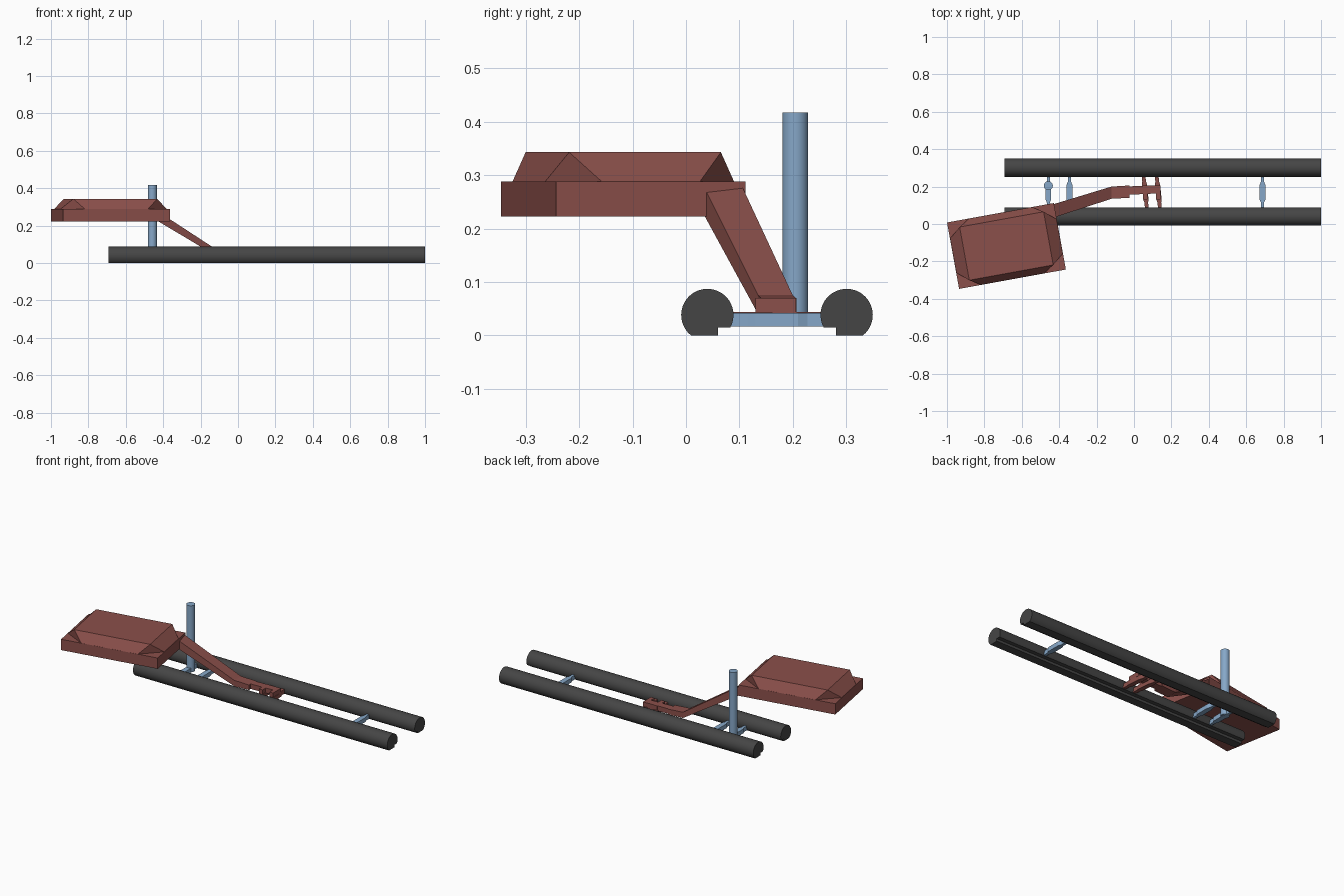
import bpy, bmesh
from math import radians, cos, sin, atan2, pi
from mathutils import Vector

if "Cube" in bpy.data.objects:
    bpy.data.objects.remove(bpy.data.objects["Cube"])


def material(name, rgb):
    m = bpy.data.materials.new(name)
    m.diffuse_color = (*rgb, 1)
    m.use_nodes = True
    m.node_tree.nodes["Principled BSDF"].inputs["Base Color"].default_value = m.diffuse_color
    return m


DARK = material("dark_rubber", (0.06, 0.06, 0.06))
BLUE = material("blue_steel", (0.24, 0.39, 0.58))
BROWN = material("brown_red", (0.26, 0.08, 0.07))


def loft(name, rings, mat, smooth=False):
    """Join matching rings of points into a closed skin with end caps."""
    bm = bmesh.new()
    rows = [[bm.verts.new(p) for p in ring] for ring in rings]
    n = len(rows[0])
    for a, b in zip(rows, rows[1:]):
        for i in range(n):
            j = (i + 1) % n
            bm.faces.new((a[i], a[j], b[j], b[i]))
    bm.faces.new(rows[0])
    bm.faces.new(rows[-1])
    return finish(name, bm, mat, smooth)


def finish(name, bm, mat, smooth=False):
    bmesh.ops.recalc_face_normals(bm, faces=bm.faces)
    me = bpy.data.meshes.new(name)
    bm.to_mesh(me)
    bm.free()
    ob = bpy.data.objects.new(name, me)
    bpy.context.collection.objects.link(ob)
    me.materials.append(mat)
    if smooth:
        bpy.ops.object.select_all(action='DESELECT')
        bpy.context.view_layer.objects.active = ob
        ob.select_set(True)
        bpy.ops.object.shade_smooth_by_angle(angle=radians(30))
    return ob


def section(x, y0, y1, z0, z1):
    return [(x, y0, z0), (x, y1, z0), (x, y1, z1), (x, y0, z1)]


# rails: round bars with a flat foot and a notch on the inner lower side
R, CZ = 0.049, 0.038


def rail(name, cy, side):
    a0 = atan2(0.015 - CZ, (R**2 - (0.015 - CZ)**2) ** 0.5)
    a1 = pi + atan2(CZ, (R**2 - CZ**2) ** 0.5)
    angles = [a0 + (a1 - a0) * i / 30 for i in range(31)]
    prof = [(R * cos(a), CZ + R * sin(a)) for a in angles]
    prof += [(0.02, 0.0), (0.02, 0.015)]
    loft(name, [[(x, cy + side * u, z) for u, z in prof] for x in (-0.693, 1.0)], DARK, True)


rail("front_rail", 0.04, 1)
rail("rear_rail", 0.301, -1)


# cross bars: thicker in the middle, necked towards the rails
def cross_bar(name, x, z0, z1, mat, tilt=0.0, wide=0.015, slim=0.008):
    rings = []
    for y, w in ((0.08, slim), (0.115, slim), (0.13, wide), (0.21, wide), (0.228, slim), (0.262, slim)):
        cx = x - tilt * (y - 0.17)
        rings.append([(cx - w, y, z0), (cx + w, y, z0), (cx + w, y, z1), (cx - w, y, z1)])
    loft(name, rings, mat)


for i, x in enumerate((-0.458, -0.345, 0.687)):
    cross_bar(f"cross_bar_{i + 1}", x, 0.016, 0.042, BLUE)

# upright post
post = [[(-0.458 + 0.024 * cos(i * pi / 16), 0.205 + 0.024 * sin(i * pi / 16), z) for i in range(32)]
        for z in (0.018, 0.417)]
loft("upright_post", post, BLUE, True)

# seat base: turned box
ORIGIN = Vector((-0.935, -0.347, 0))
ANG = radians(10.3)
L, W = 0.58, 0.361


def seat_point(u, v, z):
    return (ORIGIN.x + u * cos(ANG) - v * sin(ANG), ORIGIN.y + u * sin(ANG) + v * cos(ANG), z)


def seat_rect(inset_u, inset_v, z):
    return [seat_point(u, v, z) for u, v in ((inset_u, inset_v), (L - inset_u, inset_v),
                                            (L - inset_u, W - inset_v), (inset_u, W - inset_v))]


loft("seat_base", [seat_rect(0, 0, 0.223), seat_rect(0, 0, 0.288)], BROWN)

# seat pad: eight-sided foot rising to a rectangular top
bm = bmesh.new()
CU, CV = 0.12, 0.088
foot = [bm.verts.new(seat_point(u, v, 0.287)) for u, v in
        ((CU, 0), (L - CU, 0), (L, CV), (L, W - CV), (L - CU, W), (CU, W), (0, W - CV), (0, CV))]
top = [bm.verts.new(p) for p in seat_rect(0.062, 0.036, 0.343)]
bm.faces.new(top)
bm.faces.new(foot)
for i in range(4):
    j = (i + 1) % 4
    bm.faces.new((foot[2 * i], foot[2 * i + 1], top[j], top[i]))
    bm.faces.new((foot[2 * i + 1], foot[(2 * i + 2) % 8], top[j]))
finish("seat_pad", bm, BROWN)

# sloping arm down from the seat to the slider block
loft("seat_arm", [section(-0.43, 0.034, 0.106, 0.225, 0.277),
                  section(-0.12, 0.135, 0.2, 0.04, 0.075),
                  section(-0.025, 0.14, 0.206, 0.04, 0.07)], BROWN)

# slider beam and its two carriers
loft("slider_beam", [section(-0.06, 0.155, 0.2, 0.04, 0.07),
                     section(0.138, 0.164, 0.207, 0.04, 0.07)], BROWN)
for i, x in enumerate((0.06, 0.13)):
    cross_bar(f"slider_carrier_{i + 1}", x, 0.018, 0.044, BROWN, 0.1, 0.014, 0.01)
    loft(f"carrier_cap_{i + 1}", [section(x - 0.012, 0.13, 0.206, 0.042, 0.07),
                                  section(x + 0.012, 0.13, 0.206, 0.042, 0.07)], BROWN)
